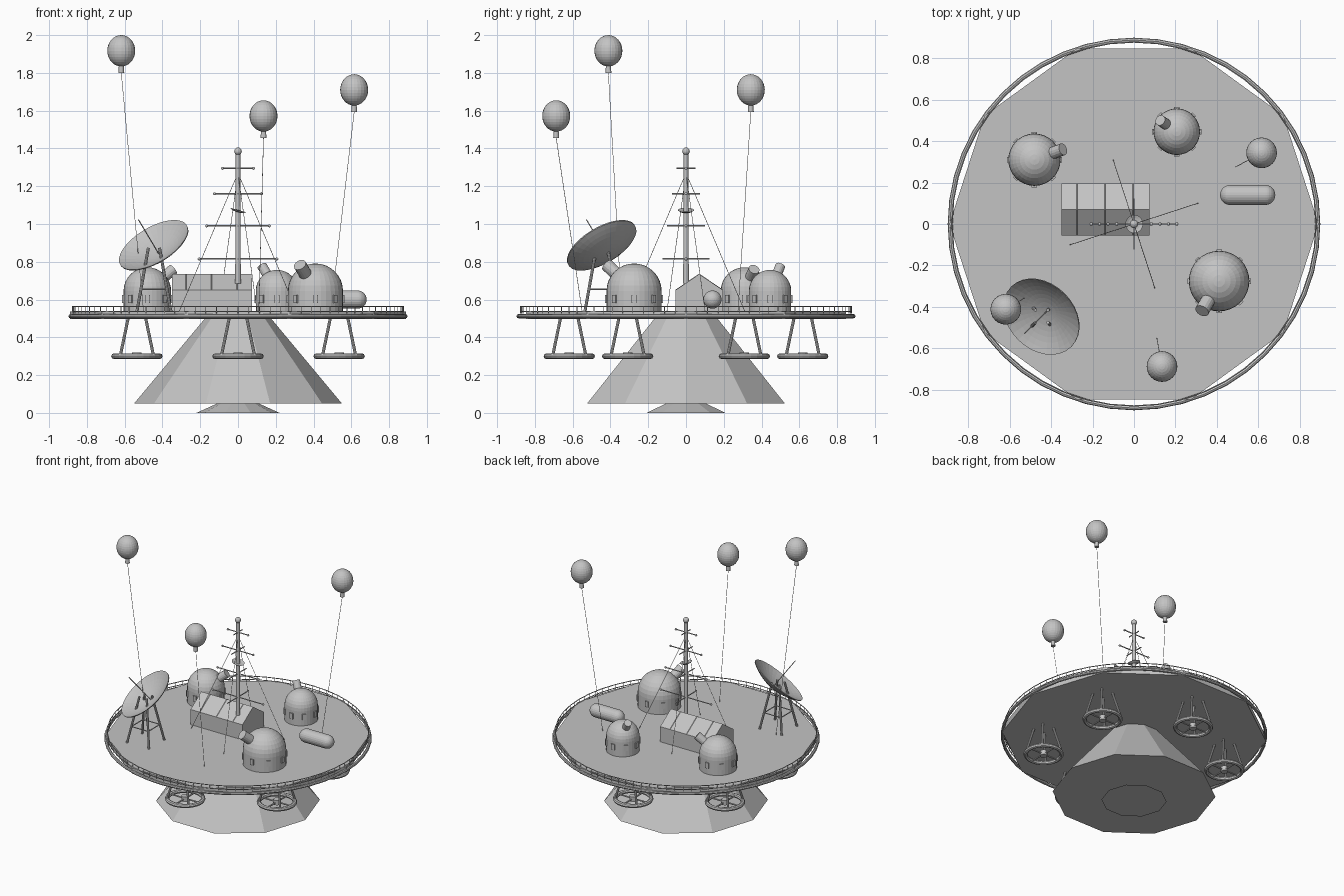
import bpy, bmesh, math
from mathutils import Vector, Matrix

if "Cube" in bpy.data.objects:
    bpy.data.objects.remove(bpy.data.objects["Cube"])

GREY = (0.55, 0.55, 0.55, 1)
mat = bpy.data.materials.new("plain_grey")
mat.use_nodes = True
mat.diffuse_color = GREY
mat.node_tree.nodes["Principled BSDF"].inputs["Base Color"].default_value = GREY

DECK = 0.538
TAU = math.tau


def finish(bm, name):
    mesh = bpy.data.meshes.new(name)
    bm.to_mesh(mesh)
    bm.free()
    mesh.materials.append(mat)
    obj = bpy.data.objects.new(name, mesh)
    bpy.context.collection.objects.link(obj)
    return obj


def polar(r, a, z=0.0):
    return Vector((r * math.cos(a), r * math.sin(a), z))


def rod(bm, a, b, r, sides=8, r2=None):
    a, b = Vector(a), Vector(b)
    d = b - a
    m = Matrix.Translation((a + b) / 2) @ d.to_track_quat("Z", "Y").to_matrix().to_4x4()
    bmesh.ops.create_cone(bm, cap_ends=True, segments=sides, radius1=r,
                          radius2=r if r2 is None else r2, depth=d.length, matrix=m)


def ball(bm, c, r, stretch=1.0, u=24, v=16):
    m = Matrix.Translation(c) @ Matrix.Diagonal((1, 1, stretch, 1))
    bmesh.ops.create_uvsphere(bm, u_segments=u, v_segments=v, radius=r, matrix=m)


def box(bm, c, size, angle=0.0):
    m = Matrix.Translation(c) @ Matrix.Rotation(angle, 4, "Z") @ Matrix.Diagonal((*size, 1))
    bmesh.ops.create_cube(bm, size=1, matrix=m)


def lathe(bm, profile, sides=32, matrix=Matrix(), closed=False):
    """Spin a list of (radius, height) points around z."""
    rings = []
    for r, z in profile:
        if r < 1e-6:
            rings.append([bm.verts.new(matrix @ Vector((0, 0, z)))] * sides)
        else:
            rings.append([bm.verts.new(matrix @ polar(r, TAU * i / sides, z)) for i in range(sides)])
    pairs = list(zip(rings, rings[1:]))
    if closed:
        pairs.append((rings[-1], rings[0]))
    for lo, hi in pairs:
        for i in range(sides):
            j = (i + 1) % sides
            bm.faces.new(list(dict.fromkeys((lo[i], lo[j], hi[j], hi[i]))))


def torus(bm, c, major, minor, sides=48, tube=8):
    prof = [(major + minor * math.cos(TAU * k / tube), minor * math.sin(TAU * k / tube))
            for k in range(tube)]
    lathe(bm, prof, sides, Matrix.Translation(c), closed=True)


# Ten-sided body: foot, skirt and deck
for name, z0, z1, r0, r1 in (("bottom_foot", 0, 0.05, 0.22, 0.11),
                             ("cone_base", 0.05, 0.5, 0.55, 0.175),
                             ("deck", 0.497, DECK, 0.89, 0.89)):
    bm = bmesh.new()
    lathe(bm, [(0, z0), (r0, z0), (r1, z1), (0, z1)], 10)
    finish(bm, name)

# Bumper hoop and railing
bm = bmesh.new()
torus(bm, (0, 0, 0.512), 0.887, 0.011)
finish(bm, "deck_hoop")
bm = bmesh.new()
POSTS = 96
for z in (DECK, 0.563):
    torus(bm, (0, 0, z), 0.877, 0.003, 48, 6)
for i in range(POSTS):
    a = TAU * i / POSTS
    rod(bm, polar(0.876, a, 0.525), polar(0.876, a, 0.563), 0.002, 4)
finish(bm, "railing")

# Six landing pads: ring, spokes, hub and splayed struts
for n in range(6):
    bm = bmesh.new()
    c = polar(0.618, TAU * (n + 0.5) / 6, 0.3)
    torus(bm, c, 0.121, 0.015, 24)
    rod(bm, c - Vector((0, 0, 0.015)), c + Vector((0, 0, 0.02)), 0.025, 12)
    for k in range(4):
        rod(bm, c, c + polar(0.12, TAU * k / 4), 0.006, 6)
        a = TAU * (k + 0.5) / 4
        rod(bm, c + polar(0.125, a), c + polar(0.066, a, 0.2), 0.008)
    finish(bm, f"landing_pad_{n + 1}")

# Observatory domes: wall, hemisphere, windows and telescope
DOMES = (("front_left_dome", 0.41, -0.275, 0.146, (-0.083, -0.145, 0.14)),
         ("back_right_dome", -0.48, 0.31, 0.126, (0.137, 0.05, 0.115)),
         ("back_left_dome", 0.206, 0.445, 0.112, (-0.08, 0.055, 0.135)))
for name, x, y, r, aim in DOMES:
    bm = bmesh.new()
    base = Vector((x, y, 0))
    wall_top = 0.645
    arc = [(r * math.cos(k * TAU / 32), wall_top + r * math.sin(k * TAU / 32)) for k in range(8)]
    lathe(bm, [(r, DECK)] + arc + [(0, wall_top + r)], 32, Matrix.Translation(base))
    for k in range(8):
        a = TAU * k / 8
        box(bm, base + polar(r, a, 0.604), (0.014, 0.026, 0.042), a)
    c = base + Vector((0, 0, wall_top))
    d = Vector(aim).normalized()
    rod(bm, c + d * r * 0.8, c + d * r * 1.48, r * 0.235, 16)
    finish(bm, name)

# Cabin with a pitched roof
bm = bmesh.new()
X0, X1, Y0, YR, Y1, EAVE, RIDGE = -0.35, 0.075, -0.055, 0.07, 0.195, 0.65, 0.735
outline = [(Y0, DECK), (Y1, DECK), (Y1, EAVE), (YR, RIDGE), (Y0, EAVE)]
end = bm.faces.new([bm.verts.new((X0, y, z)) for y, z in outline])
ext = bmesh.ops.extrude_face_region(bm, geom=[end], use_keep_orig=True)
bmesh.ops.translate(bm, vec=(X1 - X0, 0, 0),
                    verts=[v for v in ext["geom"] if isinstance(v, bmesh.types.BMVert)])
for x in (-0.275, -0.14, -0.005):
    for y in (Y0, Y1):
        rod(bm, (x, y, EAVE), (x, YR, RIDGE), 0.002, 4)
bmesh.ops.recalc_face_normals(bm, faces=bm.faces)
finish(bm, "cabin")

# Storage tank: a capsule lying along x
bm = bmesh.new()
R, H = 0.048, 0.085
cap = [(R * math.sin(k * TAU / 32), H + R * math.cos(k * TAU / 32)) for k in range(9)]
profile = [(r, -z) for r, z in cap] + [(R, -H / 3), (R, H / 3)] + cap[::-1]
lathe(bm, profile, 24, Matrix.Translation((0.548, 0.14, 0.6)) @ Matrix.Rotation(TAU / 4, 4, "Y"))
finish(bm, "storage_tank")

# Antenna mast with cross bars, small disc and guy wires
bm = bmesh.new()
rod(bm, (0, 0, 0.685), (0, 0, 1.38), 0.015, 12, 0.012)
ball(bm, (0, 0, 1.385), 0.02, 1, 16, 10)
for z, half in ((1.295, 0.083), (1.16, 0.125), (0.99, 0.166), (0.815, 0.206)):
    rod(bm, (-half, 0, z), (half, 0, z), 0.004, 6)
    rod(bm, (0, -half * 0.6, z), (0, half * 0.6, z), 0.004, 6)
    for s in (-1, 1):
        ball(bm, (s * half, 0, z), 0.008, 1, 10, 6)
finish(bm, "mast")
bm = bmesh.new()
tilt = Matrix.Translation((0, 0, 1.07)) @ Matrix.Rotation(math.radians(15), 4, "Y")
lathe(bm, [(0, -0.008), (0.03, -0.005), (0.044, 0.004), (0.03, 0), (0, -0.003)], 20, tilt)
finish(bm, "mast_disc")
bm = bmesh.new()
for k in range(4):
    rod(bm, (0, 0, 1.27), polar(0.327, math.radians(18 + 90 * k), DECK), 0.0015, 4)
finish(bm, "guy_wires")

# Large dish leaning outwards, with feed and four-legged stand
DISH = Vector((-0.445, -0.445, 0.885))
normal = Vector((-0.4545, -0.4545, 0.766))
place = Matrix.Translation(DISH) @ normal.to_track_quat("Z", "Y").to_matrix().to_4x4()
bm = bmesh.new()
RIM, DEPTH, N = 0.205, 0.06, 8
outer = [(RIM * k / N, DEPTH * ((k / N) ** 2 - 1)) for k in range(N + 1)]
inner = [(r, z + 0.006) for r, z in reversed(outer)]
lathe(bm, outer + inner, 32, place)
rod(bm, place @ Vector((0, 0, -DEPTH)), place @ Vector((0, 0, 0.18)), 0.003, 6)
finish(bm, "large_dish")
bm = bmesh.new()
foot = Vector((DISH.x, DISH.y, DECK))
braces = []
for k in range(4):
    a = TAU * (k + 0.5) / 4
    low, top = foot + polar(0.127, a), foot + polar(0.042, a, 0.335)
    rod(bm, low, top, 0.008)
    braces.append(low.lerp(top, 0.35))
for k in range(4):
    rod(bm, braces[k - 1], braces[k], 0.004, 6)
finish(bm, "dish_stand")

# Tethered balloons: bag, neck and string
BALLOONS = (("right", (-0.618, -0.411, 1.917), (-0.5, -0.34)),
            ("front", (0.135, -0.687, 1.572), (0.11, -0.55)),
            ("left", (0.615, 0.343, 1.71), (0.49, 0.275)))
for side, c, anchor in BALLOONS:
    bm = bmesh.new()
    c = Vector(c)
    neck = c - Vector((0, 0, 0.117))
    ball(bm, c, 0.074, 1.12)
    rod(bm, neck, c - Vector((0, 0, 0.08)), 0.016, 12, 0.013)
    rod(bm, neck, (*anchor, DECK), 0.0015, 4)
    finish(bm, f"{side}_balloon")
